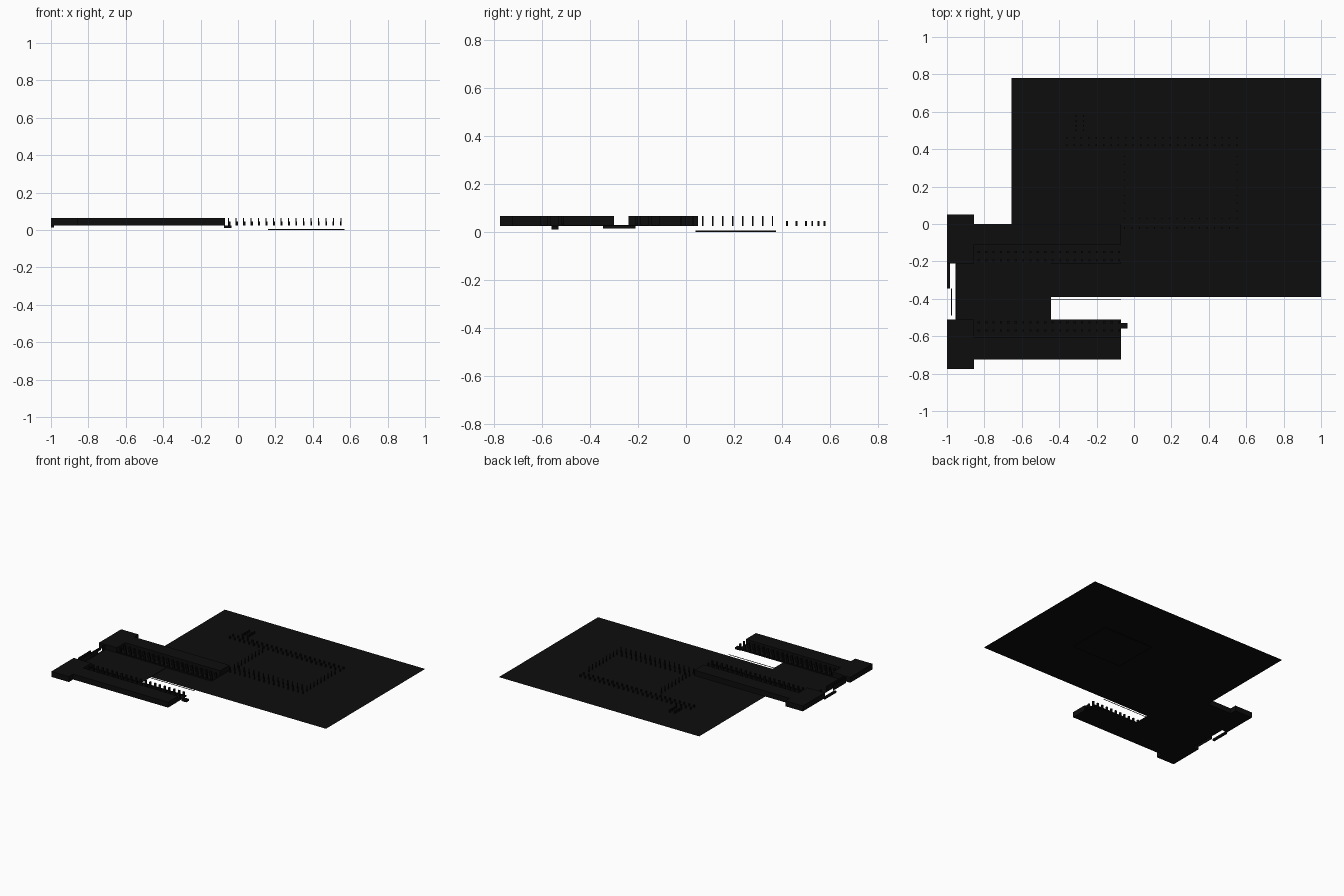
import bpy
import bmesh

cube = bpy.data.objects.get("Cube")
if cube:
    bpy.data.objects.remove(cube, do_unlink=True)

# One near-black colour for the whole site model
black = bpy.data.materials.new("matte_black")
black.use_nodes = True
shade = (0.004, 0.004, 0.004, 1)
black.diffuse_color = shade
black.node_tree.nodes["Principled BSDF"].inputs["Base Color"].default_value = shade

GROUND, FLOOR, TOP = 0.025, 0.028, 0.065


def boxes(name, spans):
    """Build one object from boxes given as ((x0, x1), (y0, y1), (z0, z1))."""
    bm = bmesh.new()
    for span in spans:
        verts = bmesh.ops.create_cube(bm, size=1)["verts"]
        for v in verts:
            for axis, (low, high) in enumerate(span):
                v.co[axis] = high if v.co[axis] > 0 else low
    mesh = bpy.data.meshes.new(name)
    bm.to_mesh(mesh)
    bm.free()
    mesh.materials.append(black)
    obj = bpy.data.objects.new(name, mesh)
    bpy.context.collection.objects.link(obj)
    return obj


def steps(start, end, gap):
    count = round((end - start) / gap)
    return [start + i * (end - start) / count for i in range(count + 1)]


def pin(x, y, top=TOP, r=0.004):
    return ((x - r, x + r), (y - r, y + r), (GROUND, top))


# Ground sheet: a single flat face
bpy.ops.mesh.primitive_plane_add(size=1, location=(0.1725, 0.195, GROUND))
ground = bpy.context.object
ground.name = "ground_sheet"
ground.scale = (1.655, 1.17, 1)
ground.data.materials.append(black)

# Floors of the two wings and the court that joins them
boxes("building_floor", [
    ((-0.95, -0.07), (-0.725, -0.51), (GROUND, FLOOR)),
    ((-0.95, -0.07), (-0.21, 0.0), (GROUND, FLOOR)),
    ((-0.955, -0.445), (-0.51, -0.21), (GROUND, FLOOR)),
])

# Corner pavilions
boxes("corner_pavilions", [
    ((-1, -0.855), (-0.775, -0.51), (GROUND, TOP)),
    ((-1, -0.855), (-0.21, 0.05), (GROUND, TOP)),
])

# Solid outer halves of the wings, with low kerbs along the inner edges
boxes("wing_rooms", [
    ((-0.86, -0.07), (-0.725, -0.605), (GROUND, TOP)),
    ((-0.86, -0.07), (-0.11, 0.0), (GROUND, TOP)),
])
boxes("wing_kerbs", [
    ((-0.86, -0.07), (-0.516, -0.51), (GROUND, 0.035)),
    ((-0.86, -0.07), (-0.21, -0.204), (GROUND, 0.035)),
])

# Colonnades facing the court
boxes("colonnades", [pin(x, y, r=0.006)
                     for x in steps(-0.83, -0.08, 0.04)
                     for y in (-0.57, -0.525, -0.195, -0.15)])

# Entrance wall, step and the wall stub beside the opening
boxes("entrance_wall", [
    ((-0.978, -0.972), (-0.49, -0.345), (GROUND, TOP)),
    ((-0.955, -0.947), (-0.51, -0.3), (GROUND, TOP)),
    ((-0.955, -0.947), (-0.24, -0.21), (GROUND, TOP)),
])
boxes("entrance_step", [((-1, -0.985), (-0.345, -0.21), (0.014, FLOOR))])

# Low rail across the open court and a small step at the wing end
boxes("court_rail", [((-0.445, -0.07), (-0.407, -0.404), (GROUND, FLOOR))])
boxes("wing_end_step", [((-0.075, -0.035), (-0.56, -0.53), (0.01, GROUND))])

# Tall posts around the yard
yard_x = steps(-0.05, 0.55, 0.04)
posts = [pin(x, y, r=0.003) for x in yard_x for y in (-0.02, 0.03)]
posts += [pin(x, y, r=0.003) for x in (yard_x[0], yard_x[-1])
          for y in steps(0.07, 0.36, 0.04)]
boxes("yard_posts", posts)

# Short posts behind the yard
short = [pin(x, y, 0.045) for x in steps(-0.36, 0.55, 0.04) for y in (0.42, 0.46)]
short += [pin(x, y, 0.045) for x in (-0.31, -0.27) for y in steps(0.5, 0.576, 0.025)]
boxes("short_posts", short)

# Sunken plate beneath the yard
boxes("sunken_plate", [((0.16, 0.57), (0.04, 0.375), (0, 0.006))])
